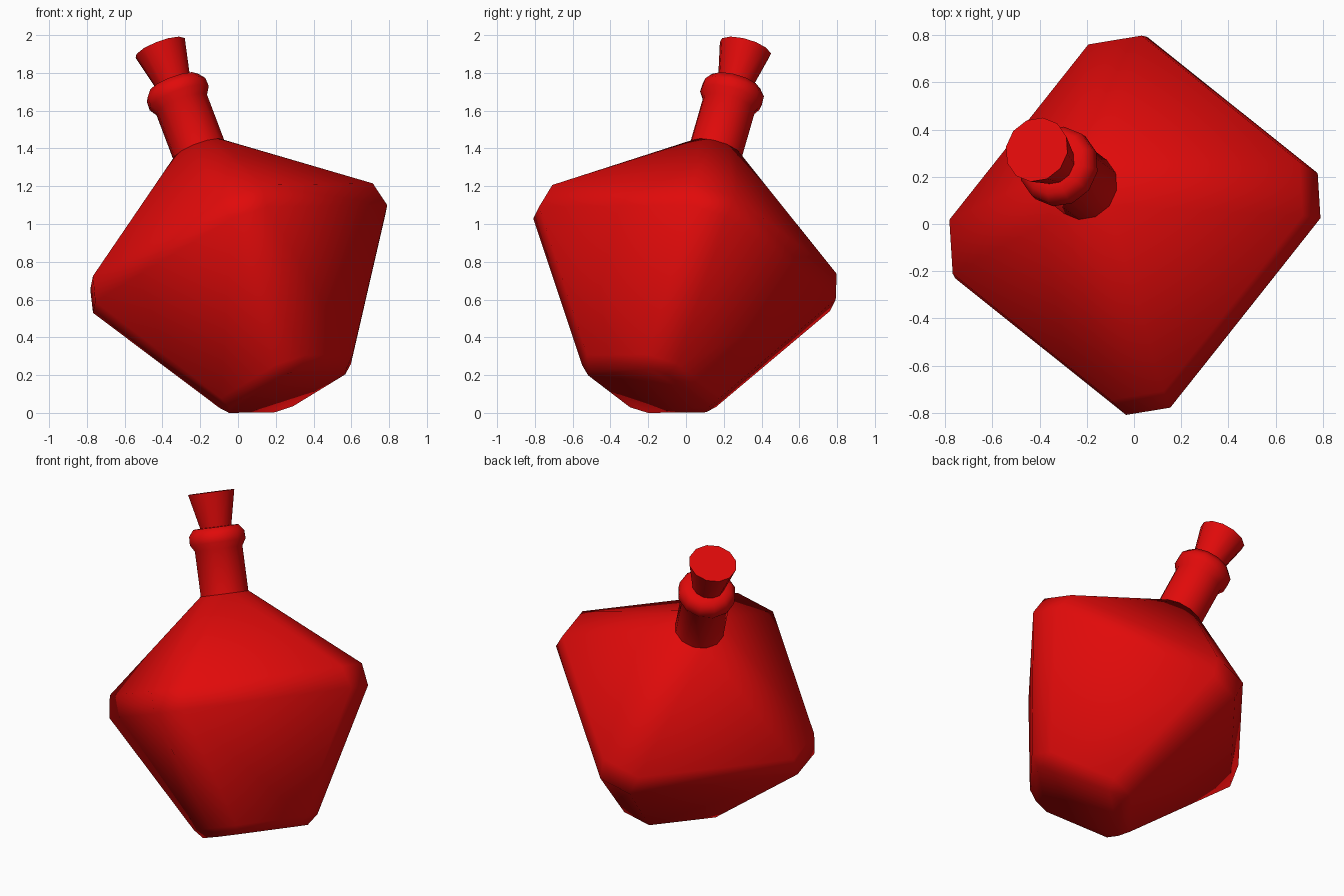
import bpy, bmesh, math
from mathutils import Vector, Matrix

if "Cube" in bpy.data.objects:
    bpy.data.objects.remove(bpy.data.objects["Cube"])

# Tilted local frame: n is the bottle axis, u and v point at the body corners
n = Vector((-0.342, 0.261, 0.903)).normalized()
u = Vector((0.943, 0.152, 0.298))
u = (u - n * u.dot(n)).normalized()
v = n.cross(u)
frame = Matrix((u, v, n)).transposed().to_4x4()
frame.translation = (-0.006, 0.005, 0.876)

red = bpy.data.materials.new("red_glass")
red.diffuse_color = (0.75, 0.003, 0.003, 1)
red.use_nodes = True
red.node_tree.nodes["Principled BSDF"].inputs["Base Color"].default_value = red.diffuse_color


def circle_ring(r, h):
    """Twelve points, with pairs straddling each body corner."""
    return [Vector((r * math.cos(a), r * math.sin(a), h))
            for a in (math.radians(30 * i - 15) for i in range(12))]


def square_ring(r, c, h, shift=(0, 0)):
    """Square with cut corners of half width c, optionally off axis."""
    return [Matrix.Rotation(k * math.pi / 2, 3, 'Z') @ Vector((r, s * c, h))
            + Vector((*shift, 0)) for k in range(4) for s in (-1, 1)]


def finish(bm, name):
    bmesh.ops.recalc_face_normals(bm, faces=bm.faces)
    mesh = bpy.data.meshes.new(name)
    bm.to_mesh(mesh)
    bm.free()
    mesh.materials.append(red)
    ob = bpy.data.objects.new(name, mesh)
    bpy.context.collection.objects.link(ob)
    bpy.ops.object.select_all(action='DESELECT')
    ob.select_set(True)
    bpy.context.view_layer.objects.active = ob
    bpy.ops.object.shade_smooth_by_angle(angle=math.radians(62))
    return ob


def hull(name, rings):
    """Convex solid around a stack of rings."""
    bm = bmesh.new()
    for ring in rings:
        for p in ring:
            bm.verts.new(frame @ p)
    bmesh.ops.convex_hull(bm, input=bm.verts)
    bmesh.ops.delete(bm, geom=[p for p in bm.verts if not p.link_faces],
                     context='VERTS')
    bmesh.ops.dissolve_limit(bm, angle_limit=math.radians(0.5),
                             verts=bm.verts, edges=bm.edges)
    return finish(bm, name)


def loft(name, rings):
    """Capped tube through rings of equal point count."""
    bm = bmesh.new()
    loops = [[bm.verts.new(frame @ p) for p in ring] for ring in rings]
    for a, b in zip(loops, loops[1:]):
        for i in range(len(a)):
            j = (i + 1) % len(a)
            bm.faces.new((a[i], a[j], b[j], b[i]))
    bm.faces.new(loops[0][::-1])
    bm.faces.new(loops[-1])
    return finish(bm, name)


# Faceted body: base, lower bevel, belt, shoulder up to the round neck
body = hull("bottle_body", [
    square_ring(0.328, 0.05, -0.816, (-0.010, 0.012)),
    square_ring(0.372, 0.085, -0.762, (0, 0.012)),
    square_ring(0.824, 0.10, -0.05),
    square_ring(0.79, 0.12, 0.082),
    circle_ring(0.146, 0.587),
])

# Neck with its rounded collar
neck = loft("bottle_neck", [circle_ring(r, h) for r, h in (
    (0.145, 0.575), (0.145, 0.853), (0.170, 0.893), (0.168, 0.942),
    (0.138, 0.98), (0.09, 0.982))])

# Flared stopper
stopper = loft("stopper", [circle_ring(0.09, 0.96), circle_ring(0.141, 1.187)])

# Rest the bottle on the ground
low = min(p.co.z for p in body.data.vertices)
for ob in (body, neck, stopper):
    ob.data.transform(Matrix.Translation((0, 0, -low)))
